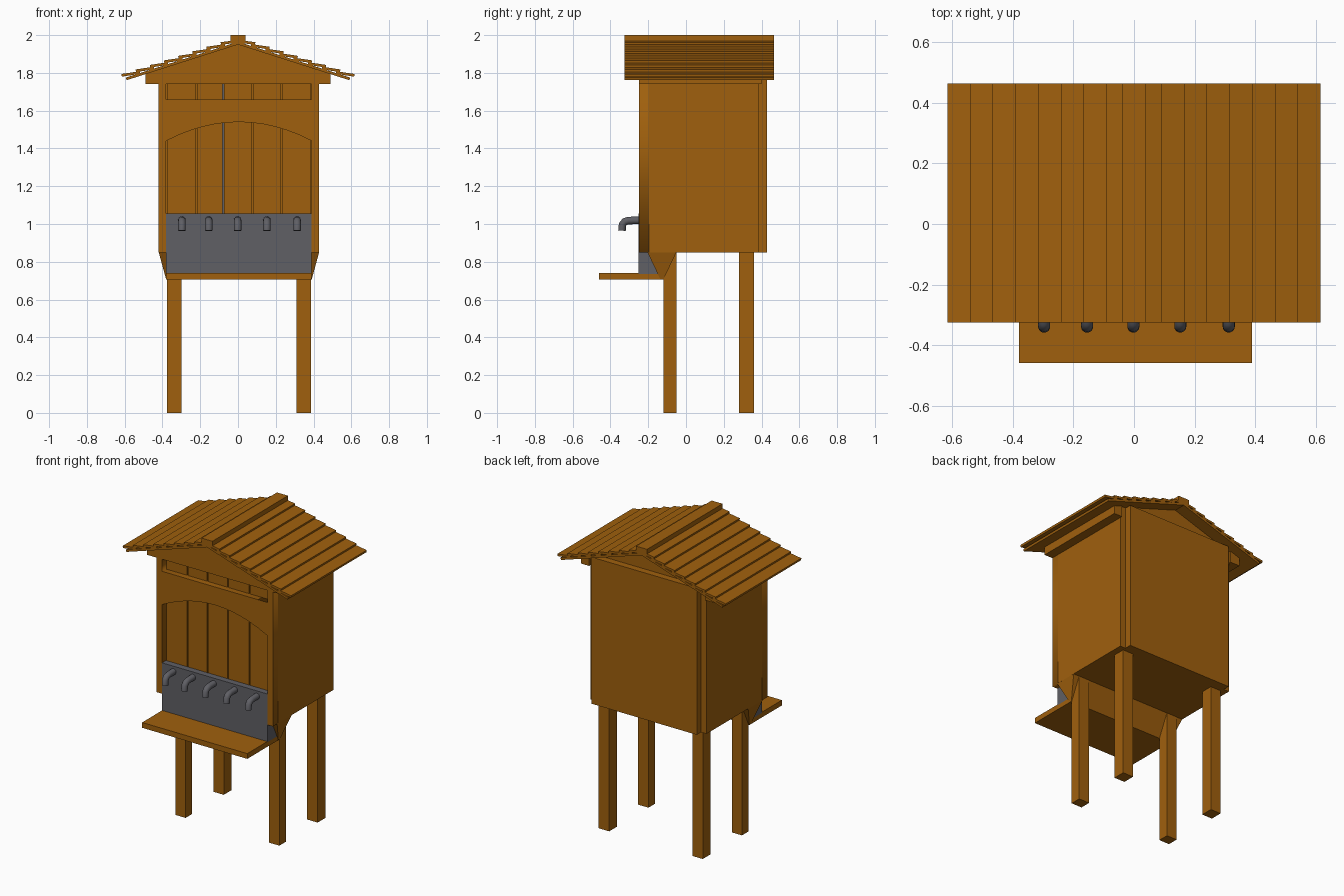
import bpy, bmesh, math
from mathutils import Vector

if "Cube" in bpy.data.objects:
    bpy.data.objects.remove(bpy.data.objects["Cube"])


def material(name, col):
    m = bpy.data.materials.new(name)
    m.diffuse_color = (*col, 1)
    m.use_nodes = True
    m.node_tree.nodes["Principled BSDF"].inputs["Base Color"].default_value = m.diffuse_color
    return m


WOOD = material("honey_wood", (0.35, 0.117, 0.004))
GREY = material("grey_metal", (0.115, 0.115, 0.13))


def finish(bm, name, mat):
    bmesh.ops.recalc_face_normals(bm, faces=bm.faces)
    me = bpy.data.meshes.new(name)
    bm.to_mesh(me)
    bm.free()
    me.materials.append(mat)
    ob = bpy.data.objects.new(name, me)
    bpy.context.collection.objects.link(ob)
    return ob


def prism(name, pts, a, b, mat=WOOD, axis='y'):
    """Extrude a profile: (x, z) along y, or (y, z) along x."""
    bm = bmesh.new()
    put = (lambda p, t: (p[0], t, p[1])) if axis == 'y' else (lambda p, t: (t, p[0], p[1]))
    lo = [bm.verts.new(put(p, a)) for p in pts]
    hi = [bm.verts.new(put(p, b)) for p in pts]
    bm.faces.new(lo)
    bm.faces.new(hi)
    n = len(pts)
    for i in range(n):
        bm.faces.new((lo[i], lo[(i + 1) % n], hi[(i + 1) % n], hi[i]))
    return finish(bm, name, mat)


def box(name, x0, x1, y0, y1, z0, z1, mat=WOOD):
    return prism(name, [(x0, z0), (x1, z0), (x1, z1), (x0, z1)], y0, y1, mat)


def under(x):
    """Height of the underside of the roof."""
    return 1.95 - 0.32 * abs(x)


XL, XR = -0.42, 0.43       # outer walls
OL, OR = -0.38, 0.39       # openings
FRONT, BACK = -0.25, 0.385

# solid core of the house
prism("house_body", [(XL, 0.85), (XR, 0.85), (XR, under(XR)), (0, 1.95), (XL, under(XL))],
      -0.195, BACK)
# panel on the back
prism("back_panel", [(OL, 0.85), (OR, 0.85), (OR, 1.82), (OL, 1.82)], BACK, 0.43)

# front frame with arched opening and upper slot
arch = []
for i in range(13):
    t = i / 12
    arch.append((OL + (OR - OL) * t, 1.44 + 0.10 * (1 - (2 * t - 1) ** 2)))
outer = [(XL, 0.85), (OL, 0.85)] + arch + [(OR, 0.85), (XR, 0.85), (XR, under(XR)),
                                           (0, 1.95), (XL, under(XL))]
slot = [(OL, 1.66), (OR, 1.66), (OR, 1.74), (OL, 1.74)]
cu = bpy.data.curves.new("front_frame_outline", 'CURVE')
cu.dimensions = '2D'
cu.fill_mode = 'BOTH'
cu.extrude = 0.0275
for pts in (outer, slot):
    sp = cu.splines.new('POLY')
    sp.points.add(len(pts) - 1)
    for p, q in zip(sp.points, pts):
        p.co = (q[0], q[1], 0, 1)
    sp.use_cyclic_u = True
tmp = bpy.data.objects.new("front_frame_outline", cu)
bpy.context.collection.objects.link(tmp)
dg = bpy.context.evaluated_depsgraph_get()
me = bpy.data.meshes.new_from_object(tmp.evaluated_get(dg))
bpy.data.objects.remove(tmp)
bm = bmesh.new()
bm.from_mesh(me)
bmesh.ops.remove_doubles(bm, verts=bm.verts, dist=1e-5)
for v in bm.verts:
    v.co = Vector((v.co.x, FRONT + 0.0275 - v.co.z, v.co.y))
me_mat = finish(bm, "front_frame", WOOD)

# slats seen behind the openings
edges = [OL, -0.222, -0.077, 0.075, 0.232, OR]
for i in range(5):
    box(f"inner_slat_{i + 1}", edges[i] + 0.004, edges[i + 1] - 0.004, -0.21, -0.19, 0.9, 1.75)
box("metal_gap_strip", -0.083, -0.071, -0.2, -0.19, 0.9, 1.75, GREY)

# metal front plate reaching down to the landing board
prism("metal_plate", [(FRONT - 0.001, 1.055), (FRONT - 0.001, 0.735), (-0.13, 0.735),
                      (-0.2, 0.86), (-0.21, 1.055)], OL, OR, GREY, 'x')

# sloped wedge under the floor
bm = bmesh.new()
for x0, x1, y0, y1, z in ((XL, XR, -0.205, -0.05, 0.852), (OL, OR, -0.135, -0.12, 0.705)):
    for x in (x0, x1):
        for y in (y0, y1):
            bm.verts.new((x, y, z))
bmesh.ops.convex_hull(bm, input=bm.verts)
finish(bm, "floor_wedge", WOOD)

box("landing_board", OL, OR, -0.46, -0.12, 0.705, 0.74)

# legs
for side, x0, x1 in (("left", -0.375, -0.30), ("right", 0.31, 0.387)):
    box(f"front_leg_{side}", x0, x1, -0.12, -0.05, 0, 0.852)
    box(f"back_leg_{side}", x0, x1, 0.28, 0.36, 0, 0.852)

# taps
for i, x in enumerate((-0.297, -0.155, -0.002, 0.153, 0.313)):
    path = [(-0.24, 1.02), (-0.305, 1.018), (-0.325, 1.012), (-0.336, 0.998), (-0.339, 0.965)]
    bm = bmesh.new()
    rings = []
    for k, (y, z) in enumerate(path):
        a, b = path[max(k - 1, 0)], path[min(k + 1, len(path) - 1)]
        t = Vector((0, b[0] - a[0], b[1] - a[1])).normalized()
        n = t.cross(Vector((1, 0, 0)))
        rings.append([bm.verts.new(Vector((x, y, z)) + 0.02 * (
            math.cos(u) * Vector((1, 0, 0)) + math.sin(u) * n))
            for u in [2 * math.pi * j / 16 for j in range(16)]])
    for r, s in zip(rings, rings[1:]):
        for j in range(16):
            f = bm.faces.new((r[j], r[(j + 1) % 16], s[(j + 1) % 16], s[j]))
            f.smooth = True
    bm.faces.new(rings[0])
    bm.faces.new(rings[-1])
    finish(bm, f"tap_{i + 1}", GREY)

# roof: thin base, overlapping planks, eave beams, ridge cap
Y0, Y1 = -0.325, 0.465
T = 0.015
for side, s in (("left", -1), ("right", 1)):
    prism(f"roof_base_{side}", [(0, 1.95), (s * 0.59, under(0.59)),
                                (s * 0.594, under(0.594) + T), (0, 1.95 + T)], Y0, Y1)
    for i in range(8):
        xo = 0.615 - 0.075 * i
        xi = max(xo - 0.095, 0)
        zo, zi = under(xo) + T + 0.012, under(xi) + T - 0.004
        prism(f"roof_plank_{side}_{i + 1}", [(s * xo, zo), (s * (xo + 0.002), zo + 0.014),
                                             (s * xi, zi + 0.014), (s * xi, zi)], Y0, Y1)
    w = XL if s < 0 else XR
    prism(f"eave_beam_{side}", [(w, 1.74), (s * 0.49, 1.74), (s * 0.49, under(0.49)),
                                (w, under(w))], FRONT, 0.40)
box("ridge_cap", -0.04, 0.04, Y0, Y1, 1.955, 2.0)
